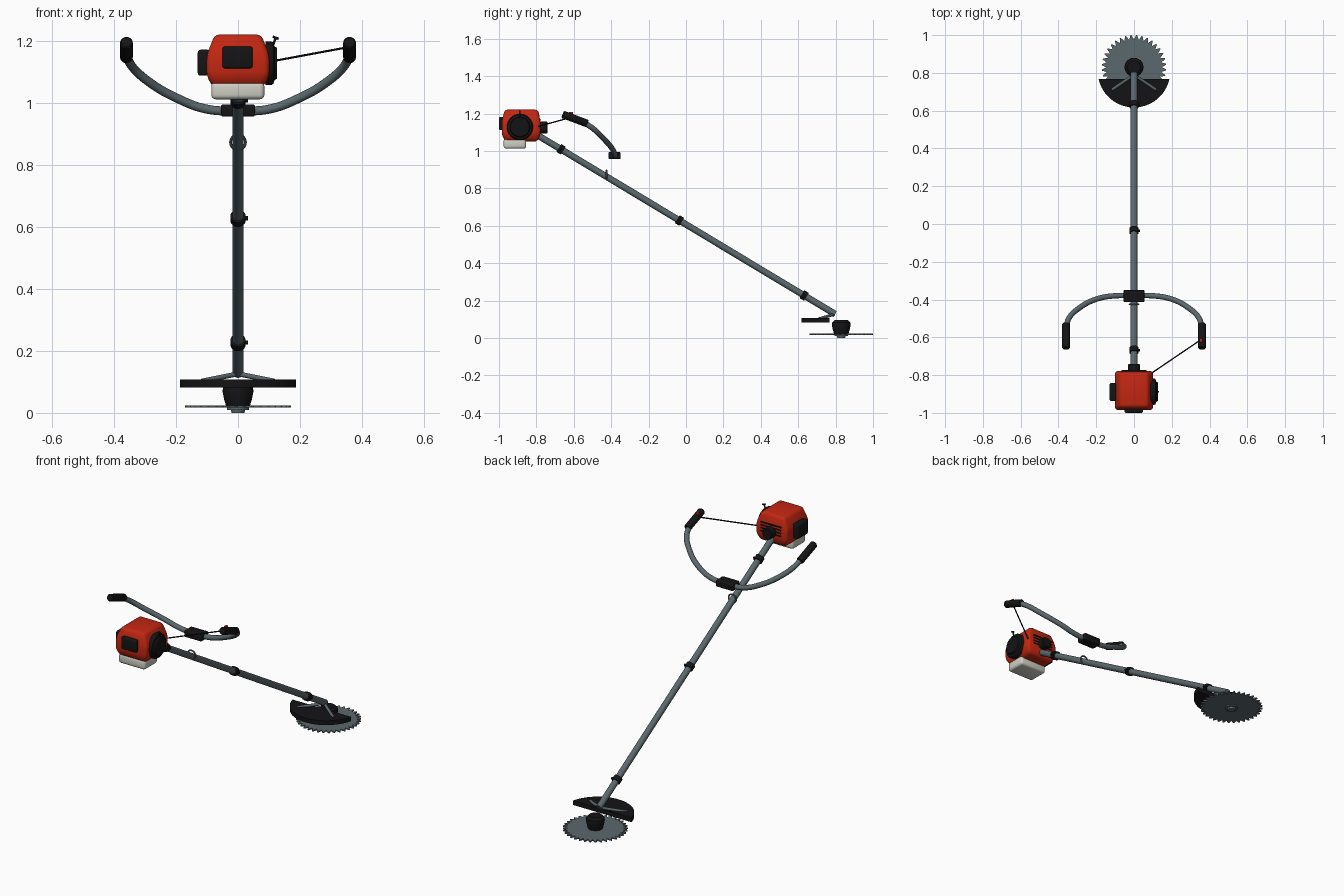
import bpy, bmesh, math
from mathutils import Vector

if "Cube" in bpy.data.objects:
    bpy.data.objects.remove(bpy.data.objects["Cube"])


def material(name, rgb):
    m = bpy.data.materials.new(name)
    m.diffuse_color = (*rgb, 1)
    m.use_nodes = True
    m.node_tree.nodes["Principled BSDF"].inputs["Base Color"].default_value = m.diffuse_color
    return m


RED = material("red", (0.55, 0.02, 0.006))
BLACK = material("black", (0.007, 0.007, 0.008))
STEEL = material("steel grey", (0.105, 0.14, 0.155))
WHITE = material("off white", (0.62, 0.62, 0.55))


def finish(name, bm, mat, bevel=0.0, segments=3):
    bmesh.ops.recalc_face_normals(bm, faces=bm.faces)
    if bevel:
        bmesh.ops.bevel(bm, geom=bm.edges[:], offset=bevel, segments=segments,
                        profile=0.5, affect='EDGES', clamp_overlap=True)
    mesh = bpy.data.meshes.new(name)
    bm.to_mesh(mesh)
    bm.free()
    ob = bpy.data.objects.new(name, mesh)
    bpy.context.collection.objects.link(ob)
    mesh.materials.append(mat)
    bpy.ops.object.select_all(action='DESELECT')
    ob.select_set(True)
    bpy.context.view_layer.objects.active = ob
    bpy.ops.object.shade_smooth_by_angle(angle=math.radians(35))
    return ob


def box(name, lo, hi, mat, bevel=0.0):
    bm = bmesh.new()
    bmesh.ops.create_cube(bm, size=1)
    for v in bm.verts:
        v.co = Vector([(a + b) / 2 + c * (b - a) for a, b, c in zip(lo, hi, v.co)])
    return finish(name, bm, mat, bevel)


def lathe(name, start, axis, profile, mat, sides=32):
    """Spin (distance, radius) pairs around an axis and cap the ends."""
    rot = Vector(axis).to_track_quat('Z', 'Y')
    bm = bmesh.new()
    rings = [[bm.verts.new(Vector(start) + rot @ Vector((
        r * math.cos(math.tau * i / sides), r * math.sin(math.tau * i / sides), d)))
        for i in range(sides)] for d, r in profile]
    for a, b in zip(rings, rings[1:]):
        for i in range(sides):
            j = (i + 1) % sides
            bm.faces.new((a[i], a[j], b[j], b[i]))
    bm.faces.new(rings[0])
    bm.faces.new(rings[-1])
    return finish(name, bm, mat)


def rod(name, a, b, r, mat, sides=24):
    d = Vector(b) - Vector(a)
    return lathe(name, a, d, [(0, r), (d.length, r)], mat, sides)


def prism(name, points, z0, z1, mat, bevel=0.0):
    bm = bmesh.new()
    f = bm.faces.new([bm.verts.new((x, y, z0)) for x, y in points])
    new = bmesh.ops.extrude_face_region(bm, geom=[f])['geom']
    bmesh.ops.translate(bm, vec=(0, 0, z1 - z0),
                        verts=[g for g in new if isinstance(g, bmesh.types.BMVert)])
    return finish(name, bm, mat, bevel, 2)


# Engine cover: stacked rectangular sections, rounded
bm = bmesh.new()
sections = [(1.05, 0.080, -0.965, -0.795), (1.085, 0.101, -0.985, -0.778),
            (1.155, 0.101, -0.985, -0.778), (1.221, 0.075, -0.970, -0.790)]
rings = [[bm.verts.new(p) for p in ((-w, y0, z), (w, y0, z), (w, y1, z), (-w, y1, z))]
         for z, w, y0, y1 in sections]
for a, b in zip(rings, rings[1:]):
    for i in range(4):
        j = (i + 1) % 4
        bm.faces.new((a[i], a[j], b[j], b[i]))
bm.faces.new(rings[0])
bm.faces.new(rings[-1])
finish("engine_cover", bm, RED, 0.016)

# Engine attachments
box("fuel_tank", (-0.086, -0.975, 1.012), (0.085, -0.855, 1.068), WHITE, 0.014)
box("air_filter", (-0.05, -1.0, 1.112), (0.047, -0.97, 1.182), BLACK, 0.007)
box("muffler", (-0.13, -0.937, 1.088), (-0.09, -0.842, 1.172), BLACK, 0.010)
lathe("starter_housing", (0.088, -0.888, 1.128), (1, 0, 0),
      [(0, 0.070), (0.020, 0.070), (0.026, 0.066), (0.030, 0.054), (0.038, 0.050)], BLACK, 40)
rod("starter_stem", (0.112, -0.888, 1.185), (0.122, -0.888, 1.211), 0.004, BLACK, 12)
rod("starter_handle", (0.112, -0.888, 1.214), (0.131, -0.888, 1.207), 0.004, BLACK, 12)
lathe("clutch_housing", (0, -0.795, 1.125), (0, 1, 0),
      [(0, 0.032), (0.05, 0.032), (0.055, 0.028)], BLACK)
for i in range(4):
    z = 1.112 + i * 0.017
    box("cooling_slit", (-0.065, -0.785, z), (0.065, -0.774, z + 0.006), BLACK)

# Drive shaft with collars
top, bottom = Vector((0, -0.79, 1.082)), Vector((0, 0.797, 0.128))
along = (bottom - top).normalized()
rod("drive_shaft", top, bottom, 0.0175, STEEL, 32)
for y in (-0.668, -0.035, 0.632):
    c = top + along * ((y - top.y) / along.y)
    rod("shaft_collar", c - along * 0.014, c + along * 0.014, 0.0245, BLACK)
    rod("collar_bolt", c + Vector((0.015, 0, 0)), c + Vector((0.033, 0, 0)), 0.007, BLACK, 12)

# Harness ring
bm = bmesh.new()
n, m = 32, 10
grid = [[bm.verts.new(((0.024 + 0.0045 * math.cos(math.tau * j / m)) * math.cos(math.tau * i / n),
                       -0.425 + 0.0045 * math.sin(math.tau * j / m),
                       0.873 + (0.024 + 0.0045 * math.cos(math.tau * j / m)) * math.sin(math.tau * i / n)))
         for j in range(m)] for i in range(n)]
for i in range(n):
    for j in range(m):
        k, l = (i + 1) % n, (j + 1) % m
        bm.faces.new((grid[i][j], grid[k][j], grid[k][l], grid[i][l]))
finish("harness_ring", bm, STEEL)

# Handlebar: one mirrored smooth path
half = [(0.1, -0.38, 0.98), (0.2, -0.398, 1.017), (0.29, -0.445, 1.07),
        (0.345, -0.50, 1.122), (0.36, -0.56, 1.16)]
path = [(-x, y, z) for x, y, z in reversed(half)] + [(0, -0.38, 0.975)] + half
curve = bpy.data.curves.new("handlebar", 'CURVE')
curve.dimensions = '3D'
curve.bevel_depth = 0.0145
curve.bevel_resolution = 5
curve.use_fill_caps = True
spline = curve.splines.new('BEZIER')
spline.bezier_points.add(len(path) - 1)
for p, co in zip(spline.bezier_points, path):
    p.co = co
    p.handle_left_type = p.handle_right_type = 'AUTO'
curve.materials.append(STEEL)
bpy.context.collection.objects.link(bpy.data.objects.new("handlebar", curve))
box("handlebar_clamp", (-0.055, -0.414, 0.956), (0.055, -0.35, 0.995), BLACK, 0.006)

# Grips
for s in (-1, 1):
    a, b = Vector((s * 0.36, -0.527, 1.146)), Vector((s * 0.36, -0.66, 1.196))
    length = (b - a).length
    lathe("grip", a, b - a, [(0, 0.017), (0.005, 0.0205), (length - 0.006, 0.0205),
                             (length, 0.016)], BLACK)
box("throttle_switch", (0.347, -0.625, 1.185), (0.360, -0.605, 1.208), RED, 0.002)
rod("throttle_cable", (0.085, -0.795, 1.13), (0.355, -0.612, 1.18), 0.0035, BLACK, 10)

# Blade guard and its struts
r, cy = 0.192, 0.809
a0 = math.asin((cy - 0.767) / r)
arc = [-a0 - (math.pi - 2 * a0) * i / 32 for i in range(33)]
prism("blade_guard", [(r * math.cos(a), cy + r * math.sin(a)) for a in arc], 0.082, 0.107, BLACK)
for s in (-1, 1):
    rod("guard_strut", (0, 0.79, 0.126), (s * 0.115, 0.712, 0.103), 0.008, STEEL, 12)

# Gear head, toothed blade and lower nut
lathe("gear_head", (0, 0.83, 0.024), (0, 0, 1),
      [(0, 0.039), (0.020, 0.045), (0.045, 0.050), (0.060, 0.048), (0.073, 0.034)], BLACK)
teeth = []
for i in range(36):
    for offset, radius in ((0, 0.147), (0.45, 0.171), (0.62, 0.171)):
        a = math.tau * (i + offset) / 36
        teeth.append((radius * math.cos(a), 0.83 + radius * math.sin(a)))
prism("saw_blade", teeth, 0.017, 0.024, STEEL)
lathe("blade_nut", (0, 0.83, 0), (0, 0, 1),
      [(0, 0.021), (0.010, 0.023), (0.010, 0.035), (0.018, 0.035)], STEEL)
